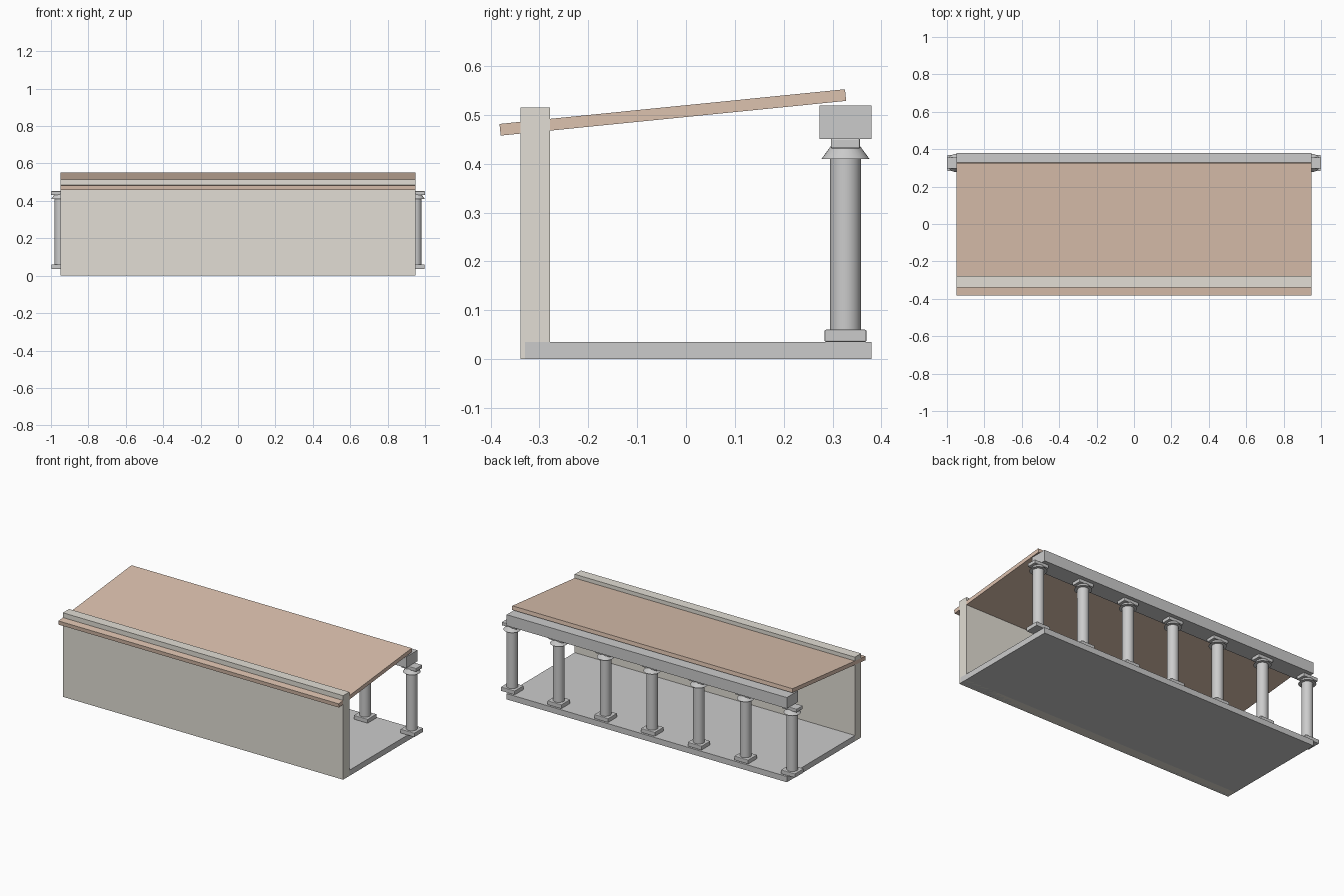
import bpy
from math import radians, atan2

if "Cube" in bpy.data.objects:
    bpy.data.objects.remove(bpy.data.objects["Cube"])


def material(name, color):
    m = bpy.data.materials.new(name)
    m.diffuse_color = (*color, 1)
    m.use_nodes = True
    m.node_tree.nodes["Principled BSDF"].inputs["Base Color"].default_value = m.diffuse_color
    return m


def box(name, size, loc, mat=None, tilt=0, bevel=0):
    bpy.ops.mesh.primitive_cube_add(size=1, location=loc)
    o = bpy.context.object
    o.name = name
    o.scale = size
    bpy.ops.object.transform_apply(location=False, rotation=False, scale=True)
    o.rotation_euler.x = tilt
    if bevel:
        b = o.modifiers.new("soft_edges", 'BEVEL')
        b.width = bevel
        b.segments = 2
    if mat:
        o.data.materials.append(mat)
    return o


def turned(name, r1, r2, z1, z2, x, y):
    bpy.ops.mesh.primitive_cone_add(vertices=32, radius1=r1, radius2=r2,
                                    depth=z2 - z1, location=(x, y, (z1 + z2) / 2))
    bpy.context.object.name = name
    bpy.ops.object.shade_smooth_by_angle(angle=radians(40))


plaster = material("plaster", (0.76, 0.73, 0.66))
tile = material("roof_tile", (0.72, 0.54, 0.43))

# floor slab, closed front wall, beam over the columns
box("floor", (1.9, 0.71, 0.035), (0, 0.025, 0.0175))
box("front_wall", (1.9, 0.06, 0.515), (0, -0.309, 0.2575), plaster)
box("beam", (1.9, 0.107, 0.068), (0, 0.3265, 0.485))

# lean-to roof, sloping down through the wall
box("roof", (1.9, 0.711, 0.024), (0, -0.027, 0.505), tile, tilt=atan2(0.071, 0.707))

# row of seven columns along the open back
COUNT, Y = 7, 0.3265
for i in range(COUNT):
    x = -0.95 + 1.9 * i / (COUNT - 1)
    box(f"column_base_{i}", (0.095, 0.086, 0.025), (x, Y, 0.0475), bevel=0.003)
    turned(f"column_shaft_{i}", 0.032, 0.032, 0.058, 0.415, x, Y)
    turned(f"column_flare_{i}", 0.049, 0.027, 0.41, 0.44, x, Y)
    box(f"column_cap_{i}", (0.1, 0.06, 0.021), (x, Y, 0.4415), bevel=0.003)
